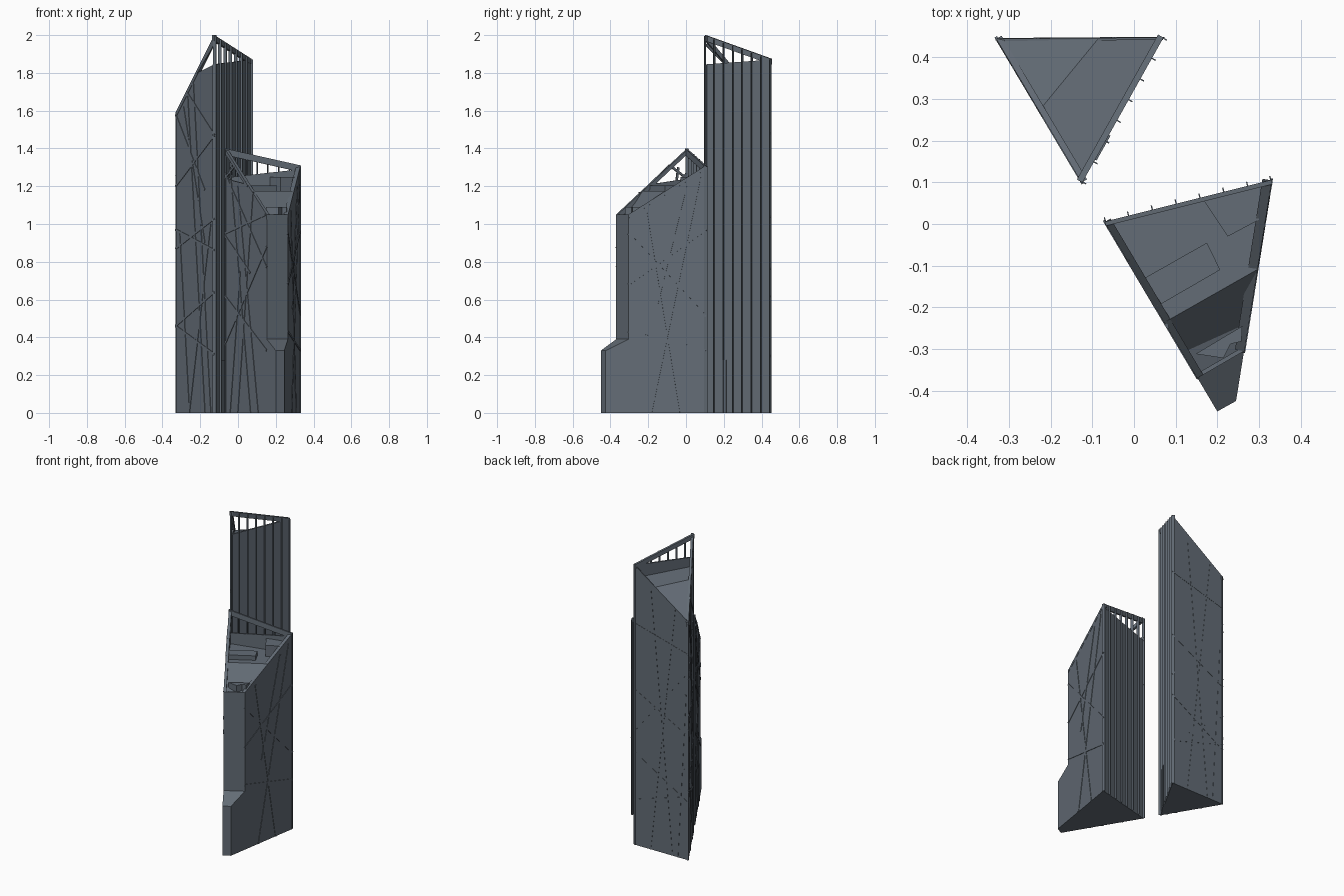
import bpy, bmesh, math
from mathutils import Vector

if "Cube" in bpy.data.objects:
    bpy.data.objects.remove(bpy.data.objects["Cube"])


def material(name, rgb):
    m = bpy.data.materials.new(name)
    m.diffuse_color = (*rgb, 1)
    m.use_nodes = True
    m.node_tree.nodes["Principled BSDF"].inputs["Base Color"].default_value = m.diffuse_color
    return m


GLASS = material("blue_grey_glass", (0.125, 0.150, 0.180))


def finish(name, bm, mat):
    me = bpy.data.meshes.new(name)
    bm.to_mesh(me)
    bm.free()
    me.materials.append(mat)
    ob = bpy.data.objects.new(name, me)
    bpy.context.collection.objects.link(ob)
    return ob


def add_prism(bm, bottom, top):
    """Closed solid between two matching rings of points."""
    a = [bm.verts.new(p) for p in bottom]
    b = [bm.verts.new(p) for p in top]
    n = len(a)
    faces = [bm.faces.new(a), bm.faces.new(b)]
    for i in range(n):
        j = (i + 1) % n
        faces.append(bm.faces.new((a[i], a[j], b[j], b[i])))
    bmesh.ops.recalc_face_normals(bm, faces=faces)


class Side:
    """One vertical side of a tower: u runs 0..1 from p to q, z is height."""

    def __init__(self, p, q, inside):
        self.p, self.q = Vector((*p, 0)), Vector((*q, 0))
        d = self.q - self.p
        self.length = d.length
        self.n = Vector((d.y, -d.x, 0)).normalized()
        if self.n.dot(Vector((*inside, 0)) - self.p) > 0:
            self.n = -self.n

    def at(self, u, z, out=0):
        return self.p.lerp(self.q, u) + self.n * out + Vector((0, 0, z))

    def slab(self, bm, pts, d0, d1):
        add_prism(bm, [self.at(u, z, d0) for u, z in pts],
                  [self.at(u, z, d1) for u, z in pts])

    def panel(self, name, pts, d0=-0.010, d1=0.0, mat=GLASS):
        bm = bmesh.new()
        self.slab(bm, pts, d0, d1)
        finish(name, bm, mat)

    def braces(self, name, lines, width=0.012, proud=0.003):
        bm = bmesh.new()
        for u0, z0, u1, z1 in lines:
            d = Vector(((u1 - u0) * self.length, z1 - z0)).normalized() * width / 2
            du, dz = -d.y / self.length, d.x
            self.slab(bm, [(u0 + du, z0 + dz), (u1 + du, z1 + dz),
                           (u1 - du, z1 - dz), (u0 - du, z0 - dz)], -0.004, proud)
        finish(name, bm, GLASS)

    def fins(self, name, z0, z1, count=8):
        bm = bmesh.new()
        w = 0.0015 / self.length
        for i in range(count):
            u = min(max(i / (count - 1), w), 1 - w)
            z = z0 + (z1 - z0) * u
            self.slab(bm, [(u - w, 0), (u + w, 0), (u + w, z), (u - w, z)], -0.008, 0.011)
        finish(name, bm, GLASS)

    def rail(self, name, u0, z0, u1, z1, h=0.03, depth=0.014):
        self.panel(name, [(u0, z0 - h), (u1, z1 - h), (u1, z1), (u0, z0)], -depth, 0.001)


def sheet(name, polys):
    """Flat polygons facing upward."""
    bm = bmesh.new()
    for pts in polys:
        f = bm.faces.new([bm.verts.new(p) for p in pts])
        f.normal_update()
        if f.normal.z < 0:
            f.normal_flip()
    bmesh.ops.remove_doubles(bm, verts=bm.verts, dist=0.0005)
    finish(name, bm, GLASS)


def box(name, plan, z0, z1):
    bm = bmesh.new()
    add_prism(bm, [(x, y, z0) for x, y in plan], [(x, y, z1) for x, y in plan])
    finish(name, bm, GLASS)


# ---- tall tower: triangular plan ----
W, E, S = (-0.33, 0.445), (0.07, 0.448), (-0.125, 0.10)
mid = (-0.13, 0.33)
west, back, east = Side(W, S, mid), Side(W, E, mid), Side(S, E, mid)
west.panel("tall_west_wall", [(0, 0), (1, 0), (1, 1.845), (0.5, 1.795), (0, 1.59)])
back.panel("tall_back_wall", [(0, 0), (1, 0), (1, 1.87), (0, 1.59)], -0.006)
east.panel("tall_fin_wall", [(0, 0), (1, 0), (1, 1.87), (0, 1.845)])
west.rail("tall_west_rail", 0, 1.59, 1, 2.0)
east.rail("tall_fin_rail", 0, 2.0, 1, 1.875)
east.fins("tall_fins", 1.995, 1.87)
q1, q2 = (-0.2275, 0.2725, 1.785), (-0.085, 0.446, 1.76)
sheet("tall_roof", [[(*W, 1.585), q1, q2],
                    [q1, (*S, 1.785), (*E, 1.785), q2]])
sheet("tall_base", [[(*W, 0), (*S, 0), (*E, 0)]])
west.braces("tall_west_braces", [
    (0, 1.20, 1, 1.47), (0.28, 1.70, 1, 1.47), (0, 1.58, 0.75, 1.18),
    (0, 0.97, 1, 0.86), (0, 0.87, 1, 1.03), (0, 0.46, 1, 0.64), (0, 0.46, 1, 0.31),
    (0.35, 0, 0.9, 1.0), (0.3, 1.70, 0.75, 0.0), (0.35, 0.0, 0.1, 0.95),
    (0.9, 0, 0.45, 1.75), (0.2, 1.62, 0.75, 0.9), (0.55, 1.8, 0.98, 1.95)])
back.braces("tall_back_braces", [
    (1, 1.48, 0, 1.37), (1, 1.04, 0, 0.82), (1, 0.76, 0, 1.26), (1, 0.62, 0, 0.38),
    (1, 0.30, 0, 0.62), (0.7, 1.75, 0.3, 0), (0.25, 1.65, 0.7, 0), (1, 0.3, 0, 0.42),
    (0.05, 1.1, 0.2, 0)], 0.008, 0.0015)
# entrance panel low on the fin wall
east.panel("entrance_panel", [(0.157, 0), (0.329, 0), (0.329, 0.28), (0.157, 0.28)],
           -0.002, 0.005)

# ---- short tower: tapering plan with a cut-back nose ----
A, B, C, D = (-0.07, 0.005), (0.33, 0.105), (0.245, -0.425), (0.20, -0.45)
mid = (0.16, -0.1)
left, fin, right = Side(A, D, mid), Side(A, B, mid), Side(B, C, mid)
uL, uR = 0.824, 0.774                     # where the nose is cut back
c2, d2 = right.at(uR, 0).to_2d(), left.at(uL, 0).to_2d()
left.panel("short_left_wall", [(0, 0), (1, 0), (1, 0.33), (uL, 0.39), (uL, 1.05),
                               (0.45, 1.209), (0, 1.24)])
right.panel("short_right_wall", [(0, 0), (1, 0), (1, 0.33), (uR, 0.39), (uR, 1.05),
                                 (0, 1.31)])
fin.panel("short_fin_wall", [(0, 0), (1, 0), (1, 1.29), (0, 1.245)])
Side(d2, c2, mid).panel("nose_wall", [(0, 0.38), (1, 0.38), (1, 1.05), (0, 1.05)])
Side(D, C, mid).panel("nose_foot_wall", [(0, 0), (1, 0), (1, 0.33), (0, 0.33)])
sheet("nose_foot_slope", [[(*D, 0.33), (*C, 0.33), (*c2, 0.39), (*d2, 0.39)]])
left.rail("short_left_rail", 0, 1.40, uL, 1.05, 0.025, 0.016)
right.rail("short_right_rail", 0, 1.31, uR, 1.05, 0.02, 0.022)
fin.rail("short_fin_rail", 0, 1.40, 1, 1.31, 0.035, 0.010)
fin.fins("short_fins", 1.395, 1.305)

# stepped roof: upper deck, steep slope, low deck
tl, tr = left.at(0.53, 1.175), right.at(0.405, 1.175)
bl, br = left.at(0.69, 1.06), right.at(0.645, 1.06)
sheet("short_roof", [[(*A, 1.175), (*B, 1.175), tr, tl], [tl, tr, br, bl],
                     [bl, br, (*c2, 1.04), (*d2, 1.04)]])
sheet("short_base", [[(*A, 0), (*B, 0), (*C, 0), (*D, 0)]])
box("roof_unit_long", [(0.025, -0.13), (0.175, -0.045), (0.207, -0.11), (0.06, -0.195)],
    1.17, 1.205)
box("roof_unit_tall", [(0.165, 0.06), (0.225, -0.03), (0.30, 0.01), (0.315, 0.095)],
    1.17, 1.25)
box("roof_unit_low", [(0.148, -0.312), (0.215, -0.322), (0.232, -0.288), (0.258, -0.282),
                      (0.260, -0.245)], 1.04, 1.09)
left.braces("short_left_braces", [
    (0, 1.27, 0.82, 0.77), (0, 0.95, 0.8, 1.05), (0, 0.94, 0.5, 0.74), (0, 0.36, 0.82, 0.88),
    (0, 0.62, 0.82, 0.33), (0.25, 0, 0.55, 1.17), (0.5, 0, 0.1, 1.3), (0.65, 0, 0.25, 1.2),
    (0.1, 0, 0.3, 0.75), (0, 1.24, 0.2, 1.31), (0.2, 1.31, 0.45, 1.2)])
right.braces("short_right_braces", [
    (uR, 0.95, 0, 0.51), (uR, 0.68, 0, 0.97), (uR, 0.43, 0, 0.33),
    (0.27, 0, 0.6, 1.07), (0.55, 0, 0.06, 1.25), (0.2, 1.2, 0.5, 0.55)])
